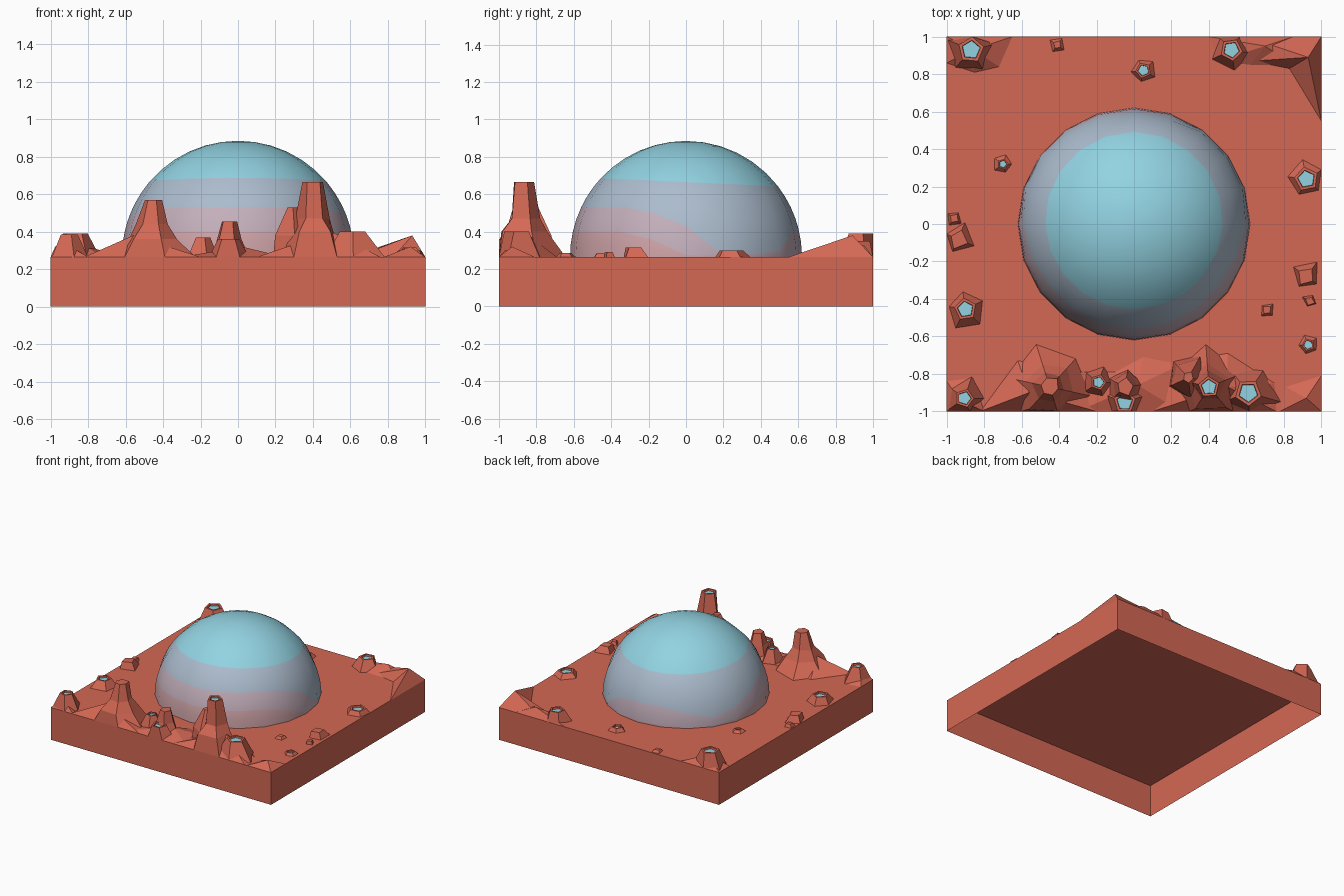
import bpy, bmesh, math, random

if "Cube" in bpy.data.objects:
    bpy.data.objects.remove(bpy.data.objects["Cube"])

random.seed(4)
GROUND = 0.265


def mat(name, rgb):
    m = bpy.data.materials.new(name)
    m.diffuse_color = (*rgb, 1)
    m.use_nodes = True
    m.node_tree.nodes["Principled BSDF"].inputs["Base Color"].default_value = m.diffuse_color
    return m


RED = mat("red_rock", (0.66, 0.138, 0.089))
CYAN = mat("pale_cyan", (0.29, 0.65, 0.76))
GREY = mat("blue_grey", (0.41, 0.50, 0.61))
MAUVE = mat("mauve", (0.55, 0.43, 0.50))
PINK = mat("dusty_pink", (0.62, 0.37, 0.39))


def finish(bm, name, mats, smooth=False):
    bmesh.ops.recalc_face_normals(bm, faces=bm.faces)
    me = bpy.data.meshes.new(name)
    bm.to_mesh(me)
    bm.free()
    for m in mats:
        me.materials.append(m)
    for p in me.polygons:
        p.use_smooth = smooth
    ob = bpy.data.objects.new(name, me)
    bpy.context.collection.objects.link(ob)
    return ob


def clamp(v):
    return max(-1.0, min(1.0, v))


def loft(bm, rings, cap_mat=0):
    """Skin a stack of vertex rings and cap the top."""
    n = len(rings[0])
    for a, b in zip(rings, rings[1:]):
        for i in range(n):
            bm.faces.new((a[i], a[(i + 1) % n], b[(i + 1) % n], b[i]))
    bm.faces.new(rings[-1]).material_index = cap_mat


def rock(name, x, y, levels, n=5, jitter=0.15, vent=False):
    """Faceted rock: levels are (radius, z); a vent gets a sunken cyan top."""
    bm = bmesh.new()
    turn = random.uniform(0, 6.28)
    if vent:
        r, z = levels[-1]
        levels = levels + [(r * 0.74, z), (r * 0.7, z - 0.014)]
    rings = []
    for k, (r, z) in enumerate(levels):
        ring = []
        for i in range(n):
            a = turn + math.tau * i / n
            wide = 1 if (vent and k >= len(levels) - 3) else 1 + random.uniform(-jitter, jitter)
            ring.append(bm.verts.new((clamp(x + r * wide * math.cos(a)),
                                      clamp(y + r * wide * math.sin(a)), z)))
        rings.append(ring)
    loft(bm, rings, 1 if vent else 0)
    bmesh.ops.dissolve_degenerate(bm, dist=1e-5, edges=bm.edges)
    finish(bm, name, [RED, CYAN])


def hill(name, outline, peak):
    """Low faceted slope from an outline on the ground up to one peak."""
    bm = bmesh.new()
    top = bm.verts.new(peak)
    ring = [bm.verts.new((x, y, GROUND)) for x, y in outline]
    for i, v in enumerate(ring):
        bm.faces.new((v, ring[(i + 1) % len(ring)], top))
    finish(bm, name, [RED])


# Hollow square base, open underneath
bm = bmesh.new()
bmesh.ops.create_cube(bm, size=1)
for v in bm.verts:
    v.co = (v.co.x * 2, v.co.y * 2, GROUND if v.co.z > 0 else 0)
bmesh.ops.delete(bm, geom=[f for f in bm.faces if f.normal.z < -0.9 or
                           f.calc_center_median().z < 0.01], context='FACES_ONLY')
finish(bm, "base", [RED])

# Dome with colour bands whose edges rise and fall around it (20 sides)
R, N = 0.62, 20
mauve_top = [.43, .28, .28, .30, .40, .42, .42, .38, .34, .38,
             .45, .50, .53, .53, .53, .53, .53, .53, .53, .50]
pink_top = [.275, .27, .27, .27, .27, .28, .28, .27, .27, .29,
            .34, .38, .40, .40, .40, .40, .40, .40, .40, .36]
bm = bmesh.new()
rings = []
for k in range(14):
    ring = []
    for i in range(N):
        a = math.tau * i / N
        zc = 0.665 - 0.022 * math.sin(a)
        edges = [GROUND, pink_top[i], mauve_top[i], zc]
        if k <= 8:       # three steps or fewer per band
            lo, hi, t = ((0, 1, k / 2) if k <= 2 else (1, 2, (k - 2) / 2) if k <= 4
                         else (2, 3, (k - 4) / 4))
            z = edges[lo] + (edges[hi] - edges[lo]) * t
        else:            # cyan cap, even angular steps
            e0 = math.asin((zc - GROUND) / R)
            z = GROUND + R * math.sin(e0 + (math.pi / 2 - e0) * (k - 8) / 6)
        r = math.sqrt(max(0, R * R - (z - GROUND) ** 2))
        ring.append(bm.verts.new((r * math.cos(a), r * math.sin(a), z)))
    rings.append(ring)
for k in range(13):
    m = 3 if k < 2 else 2 if k < 4 else 1 if k < 8 else 0
    for i in range(N):
        j = (i + 1) % N
        bm.faces.new((rings[k][i], rings[k][j], rings[k + 1][j], rings[k + 1][i])).material_index = m
pole = bm.verts.new((0, 0, GROUND + R))
for i in range(N):
    bm.faces.new((rings[-1][i], rings[-1][(i + 1) % N], pole))
finish(bm, "dome", [CYAN, GREY, MAUVE, PINK], smooth=True)

# Vents: x, y, base radius, rim radius, top height
vents = [(-.87, .93, .14, .07, .39), (.05, .82, .065, .042, .295), (.52, .93, .10, .06, .35),
         (-.70, .32, .05, .028, .285), (.92, .24, .10, .065, .30), (-.90, -.455, .10, .06, .325),
         (.93, -.645, .05, .034, .285), (-.905, -.93, .11, .05, .385),
         (-.05, -.95, .11, .06, .36), (-.19, -.845, .09, .042, .37), (.61, -.90, .16, .072, .40)]
for i, (x, y, b, t, h) in enumerate(vents):
    rock(f"vent_{i + 1}", x, y, [(b, GROUND), (t, h)], vent=True)

# Tall vent and pillar with flared feet
rock("tall_vent", .40, -.87, [(.21, GROUND), (.13, .40), (.085, .47), (.058, .665)], vent=True)
rock("pillar", -.45, -.87, [(.21, GROUND), (.14, .36), (.09, .44), (.052, .57)], n=6)
rock("spur", .29, -.82, [(.13, GROUND), (.10, .38), (.03, .53)])
rock("thin_pillar", -.05, -.87, [(.11, GROUND), (.075, .36), (.045, .455)])

# Small loose stones: x, y, radius, height
stones = [(-.41, .955, .04, .285), (-.96, .03, .04, .29), (-.94, -.08, .08, .32),
          (.92, -.28, .08, .315), (.94, -.41, .04, .29), (.71, -.46, .04, .285)]
for i, (x, y, r, h) in enumerate(stones):
    rock(f"stone_{i + 1}", x, y, [(r, GROUND), (r * .6, h)], n=4, jitter=.2)

# Low slopes tying the rocks together
hill("slope_left", [(-.82, -1), (-.62, -.73), (-.27, -.79), (-.2, -1)], (-.56, -.9, .38))
hill("slope_middle", [(-.3, -1), (-.27, -.79), (-.1, -.79), (.05, -.71), (.25, -.75), (.25, -1)], (.02, -.86, .32))
hill("slope_right", [(.1, -1), (.18, -.75), (.5, -.69), (.75, -.85), (.76, -1)], (.5, -.87, .40))
hill("slope_front_corner", [(.78, -1), (.81, -.87), (1, -.81), (1, -1)], (.92, -.93, .32))
hill("slope_back_right", [(.6, 1), (.63, .87), (.83, .83), (1, .55), (1, 1)], (.93, .89, .38))
hill("slope_back_middle", [(.40, 1), (.45, .87), (.62, .85), (.85, .85), (.85, 1)], (.70, .95, .33))
hill("slope_back_left", [(-1, .86), (-.85, .81), (-.72, .84), (-.65, 1), (-1, 1)], (-.86, .93, .35))
hill("slope_left_corner", [(-1, -1), (-1, -.84), (-.86, -.82), (-.8, -1)], (-.93, -.94, .34))
